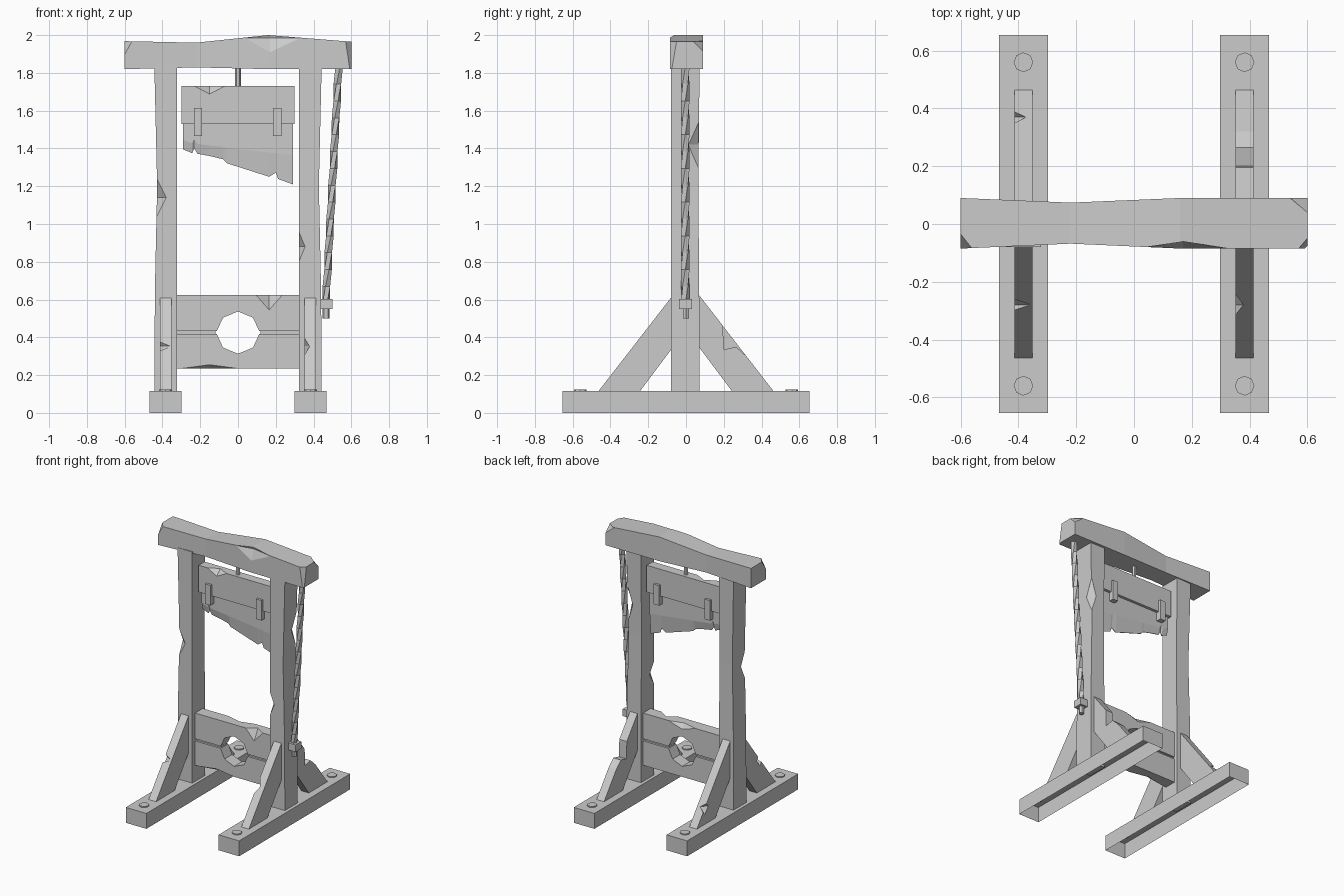
import bpy, bmesh, math
from mathutils import Vector

if "Cube" in bpy.data.objects:
    bpy.data.objects.remove(bpy.data.objects["Cube"])


def loft(name, rings, cap_start=True):
    """Skin a list of closed rings and cap the ends."""
    bm = bmesh.new()
    vs = [[bm.verts.new(p) for p in r] for r in rings]
    n = len(rings[0])
    for a, b in zip(vs, vs[1:]):
        for i in range(n):
            j = (i + 1) % n
            bm.faces.new((a[i], a[j], b[j], b[i]))
    if cap_start:
        bm.faces.new(vs[0][::-1])
    bm.faces.new(vs[-1])
    bmesh.ops.recalc_face_normals(bm, faces=bm.faces)
    if not cap_start and sum((f.normal.z * f.calc_area()) for f in bm.faces) < 0:
        bmesh.ops.reverse_faces(bm, faces=bm.faces)
    me = bpy.data.meshes.new(name)
    bm.to_mesh(me)
    bm.free()
    ob = bpy.data.objects.new(name, me)
    bpy.context.collection.objects.link(ob)
    return ob


def rect(x0, x1, y0, y1, z):
    return [(x0, y0, z), (x1, y0, z), (x1, y1, z), (x0, y1, z)]


def box(name, x0, x1, y0, y1, z0, z1, **kw):
    return loft(name, [rect(x0, x1, y0, y1, z0), rect(x0, x1, y0, y1, z1)], **kw)


def plate(name, pts, y0, y1):
    """Front-view (x, z) profile given thickness along y."""
    return loft(name, [[(x, y, z) for x, z in pts] for y in (y0, y1)])


def cylinder(name, sides, r, x, y, z0, z1):
    ring = [(x + r * math.cos(2 * math.pi * i / sides),
             y + r * math.sin(2 * math.pi * i / sides)) for i in range(sides)]
    return loft(name, [[(a, b, z) for a, b in ring] for z in (z0, z1)])


def chip(ob, c, r):
    """Knock an octahedral chip out of an edge at c with radii r."""
    bm = bmesh.new()
    bmesh.ops.create_icosphere(bm, subdivisions=1, radius=1)
    bm.clear()
    ends = [[bm.verts.new(Vector(c) + Vector([s * r[k] if k == a else 0 for k in range(3)]))
             for s in (-1, 1)] for a in range(3)]
    for i in (0, 1):
        for j in (0, 1):
            for k in (0, 1):
                bm.faces.new((ends[0][i], ends[1][j], ends[2][k]))
    bmesh.ops.recalc_face_normals(bm, faces=bm.faces)
    me = bpy.data.meshes.new("chip_cutter")
    bm.to_mesh(me)
    bm.free()
    cut = bpy.data.objects.new("chip_cutter", me)
    bpy.context.collection.objects.link(cut)
    m = ob.modifiers.new("chip", 'BOOLEAN')
    m.operation, m.solver, m.object = 'DIFFERENCE', 'EXACT', cut
    bpy.context.view_layer.objects.active = ob
    bpy.ops.object.modifier_apply(modifier=m.name)
    bpy.data.objects.remove(cut)


# Base beams (open underneath), bolts and posts
posts, braces = {}, {}
for s, side in ((-1, "left"), (1, "right")):
    cx = 0.383 * s
    box("base_beam_" + side, cx - 0.085, cx + 0.085, -0.655, 0.655, 0, 0.115, cap_start=False)
    for e in (-1, 1):
        cylinder("bolt_" + side, 8, 0.034, cx, 0.56 * e, 0.1, 0.123)
    inner, outer = 0.322 * s, 0.443 * s
    posts[s] = loft("post_" + side, [
        rect(inner, outer, -0.08, 0.072, 0.1),
        rect(inner, outer - 0.003 * s, -0.08, 0.07, 0.65),
        rect(inner, outer - 0.015 * s, -0.08, 0.065, 1.2),
        rect(inner, outer, -0.08, 0.072, 1.84)])
    # Diagonal braces, the back right one has a broken step
    for e in (-1, 1):
        prof = [(0.465, 0.113), (0.245, 0.113), (0.06, 0.36), (0.06, 0.635)]
        if s == 1 and e == 1:
            prof += [(0.195, 0.462), (0.2, 0.335), (0.265, 0.35), (0.32, 0.30)]
        braces[s, e] = loft("brace_" + side, [[(x, y * e, z) for y, z in prof]
                                              for x in (cx - 0.031, cx + 0.031)])

# Wear on posts and braces
chip(posts[-1], (-0.435, -0.08, 1.14), (0.055, 0.05, 0.11))
chip(posts[1], (0.322, -0.08, 0.88), (0.033, 0.05, 0.08))
chip(posts[1], (0.432, 0.067, 1.42), (0.04, 0.055, 0.13))
chip(braces[-1, -1], (-0.414, -0.28, 0.353), (0.058, 0.035, 0.05))
chip(braces[1, -1], (0.352, -0.28, 0.353), (0.027, 0.07, 0.09))
chip(braces[-1, 1], (-0.414, 0.37, 0.237), (0.04, 0.04, 0.05))

# Warped crossbeam: x, front y, back y, bottom z, top z
beam = loft("crossbeam", [[(x, f, b), (x, k, b), (x, k, t), (x, f, t)] for x, f, k, b, t in (
    (-0.6, -0.085, 0.09, 1.82, 1.968), (-0.22, -0.068, 0.074, 1.829, 1.96),
    (0.16, -0.085, 0.09, 1.82, 2.0), (0.6, -0.085, 0.09, 1.82, 1.965))])
chip(beam, (0.17, -0.085, 1.985), (0.16, 0.03, 0.075))
chip(beam, (-0.6, -0.085, 1.968), (0.04, 0.05, 0.07))
chip(beam, (0.6, -0.085, 1.965), (0.03, 0.035, 0.2))
chip(beam, (0.6, 0.09, 1.965), (0.065, 0.05, 0.05))

# Blade holder, nicked blade and straps
holder = box("blade_holder", -0.3, 0.3, -0.035, 0.035, 1.53, 1.73)
chip(holder, (-0.15, -0.035, 1.73), (0.08, 0.04, 0.042))
edge = [(-0.29, 1.395), (-0.243, 1.375), (-0.232, 1.4), (-0.215, 1.372), (-0.15, 1.36),
        (-0.08, 1.343), (-0.06, 1.322), (0.165, 1.25), (0.2, 1.272), (0.213, 1.238), (0.29, 1.21)]
line = [(x, max(z + 0.05, 1.41 - 0.12 * (x + 0.1))) for x, z in edge]
top = [(x, 1.55) for x, z in edge]
loft("blade", [[(x, y, a[i][1]) for a, y in
                ((top, -0.014), (line, -0.014), (edge, -0.002),
                 (edge, 0.002), (line, 0.014), (top, 0.014))]
               for i, (x, z) in enumerate(edge)])
for x in (-0.212, 0.208):
    box("blade_strap", x - 0.022, x + 0.022, -0.052, 0.052, 1.465, 1.615)
cylinder("blade_rope", 6, 0.015, 0, 0, 1.72, 1.84)

# Neck stocks: two halves around an octagonal hole
mid, r = 0.425, 0.112
for e, z_out, name in ((1, 0.625, "upper_stock"), (-1, 0.235, "lower_stock")):
    zg = mid + 0.008 * e
    arc = [(r * math.cos(math.radians(a)), mid + e * r * math.sin(math.radians(a)))
           for a in (45, 90, 135)]
    stock = plate(name, [(-0.33, z_out), (0.33, z_out), (0.33, zg), (r, zg)] + arc +
                  [(-r, zg), (-0.33, zg)], -0.045, 0.045)
    if e == 1:
        chip(stock, (0.165, -0.045, 0.625), (0.07, 0.045, 0.08))
        chip(stock, (0.0, 0.045, 0.625), (0.11, 0.03, 0.035))
    else:
        chip(stock, (-0.15, -0.045, 0.235), (0.15, 0.03, 0.02))
for s in (-1, 1):
    box("stock_joint", min(0.118 * s, 0.33 * s), max(0.118 * s, 0.33 * s),
        -0.03, 0.03, 0.41, 0.44)

# Twisted hanging rope with knot and tail
rings = []
for i in range(15):
    t = i / 14
    x, z = 0.465 + 0.068 * t, 0.58 + 1.25 * t
    rings.append([(x + 0.022 * math.cos(a), -0.004 + 0.024 * math.sin(a), z)
                  for a in (math.radians(72 * k + 36 * i) for k in range(5))])
loft("hanging_rope", rings)
box("rope_knot", 0.434, 0.5, -0.036, 0.032, 0.55, 0.603)
cylinder("rope_tail", 6, 0.019, 0.466, 0, 0.5, 0.56)
